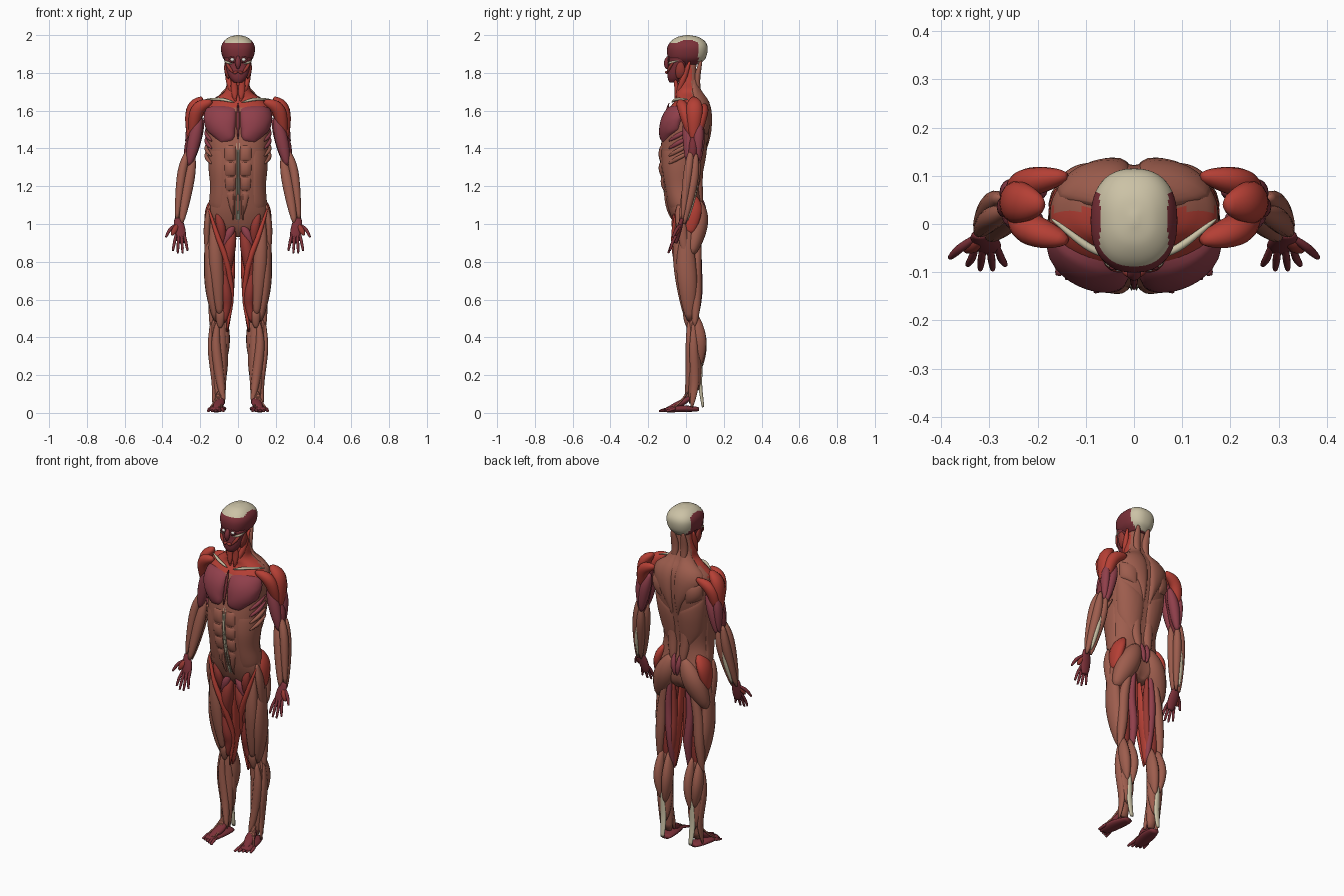
import bpy, bmesh
from math import sin, cos, pi, exp, copysign
from mathutils import Vector
from mathutils.bvhtree import BVHTree

if "Cube" in bpy.data.objects:
    bpy.data.objects.remove(bpy.data.objects["Cube"])

CM = 0.01  # all measures below are in hundredths of a unit


def material(name, r, g, b):
    mat = bpy.data.materials.new(name)
    mat.use_nodes = True
    mat.diffuse_color = (r, g, b, 1)
    mat.node_tree.nodes["Principled BSDF"].inputs["Base Color"].default_value = (r, g, b, 1)
    return mat


brown = material("brown muscle", .34, .11, .075)
red = material("bright red muscle", .46, .05, .035)
crimson = material("deep red muscle", .31, .04, .032)
pink = material("rose muscle", .28, .05, .07)
maroon = material("maroon muscle", .2, .03, .04)
cream = material("bone and tendon", .6, .54, .38)
white = material("eye white", .8, .78, .72)


def spline(points, count):
    """Even samples on a smooth curve through the points."""
    pts = [Vector(p) for p in points]
    ext = [pts[0] * 2 - pts[1]] + pts + [pts[-1] * 2 - pts[-2]]
    out = []
    for k in range(count):
        u = k / (count - 1) * (len(pts) - 1)
        i = min(int(u), len(pts) - 2)
        f = u - i
        a, b, c, d = ext[i:i + 4]
        out.append((b * 2 + (c - a) * f + (a * 2 - b * 5 + c * 4 - d) * f**2
                    + (b * 3 - a - c * 3 + d) * f**3) / 2)
    return out


def grid(rows, closed):
    """Quads between rows of points; closed rows become a capped tube."""
    bm = bmesh.new()
    vs = [[bm.verts.new(p) for p in row] for row in rows]
    n = len(vs[0])
    for lo, hi in zip(vs, vs[1:]):
        for j in range(n if closed else n - 1):
            k = (j + 1) % n
            bm.faces.new((lo[j], lo[k], hi[k], hi[j]))
    if closed:
        bm.faces.new(vs[0])
        bm.faces.new(vs[-1])
    bmesh.ops.recalc_face_normals(bm, faces=bm.faces)
    return bm


def finish(name, bm, mats, rule=None, mirror=True):
    for face in bm.faces:
        face.smooth = True
        if rule:
            face.material_index = rule(face.calc_center_median())
    bmesh.ops.scale(bm, vec=(CM, CM, CM), verts=bm.verts)
    mesh = bpy.data.meshes.new(name)
    bm.to_mesh(mesh)
    bm.free()
    for mat in mats:
        mesh.materials.append(mat)
    obj = bpy.data.objects.new(name, mesh)
    bpy.context.collection.objects.link(obj)
    if mirror:
        obj.modifiers.new("both sides", "MIRROR")
    return obj


def muscle(name, mat, path, width, depth, tip=.25, mirror=True):
    """Spindle along a path, thickest in the middle."""
    centres = spline(path, 15)
    rows = []
    for k, c in enumerate(centres):
        along = (centres[min(k + 1, 14)] - centres[max(k - 1, 0)]).normalized()
        v = along.cross(Vector((1, 0, 0))).normalized()
        u = v.cross(along)
        size = tip + (1 - tip) * max(sin(pi * k / 14), 0) ** .7
        rows.append([c + (u * width * cos(a) + v * depth * sin(a)) * size
                     for a in (2 * pi * j / 14 for j in range(14))])
    finish(name, grid(rows, True), [mat], mirror=mirror)


def body(profile, count, dent=0):
    """Stack of rounded sections from (height, half width, front, back)."""
    rows = []
    for z, w, front, back in spline(profile, count):
        row = []
        for j in range(48):
            c, s = cos(2 * pi * j / 48), sin(2 * pi * j / 48)
            x = w * copysign(abs(c) ** .85, c)
            y = (front + back) / 2 + (back - front) / 2 * copysign(abs(s) ** .85, s)
            row.append((x, y - dent * s * exp(-(x / 2) ** 2), z))
        rows.append(row)
    return grid(rows, True)


# Trunk and neck
trunk = body([(93, 5, -2, 6), (98, 14, -5.5, 9), (105, 16, -8.5, 9.5), (112, 15, -10.5, 8),
              (120, 14, -12.3, 7.5), (130, 15, -13.8, 9), (140, 16, -13.6, 11),
              (148, 17, -12.5, 12.5), (156, 17.5, -11.5, 13), (162, 17, -8.5, 12.5),
              (166, 13, -5.5, 11), (170, 7.2, -5.5, 8.5), (175, 6, -4.5, 6.5),
              (180, 5.2, -4, 6), (186, 4.5, -3, 6)], 70, dent=.8)
surface = BVHTree.FromBMesh(trunk)
finish("trunk", trunk, [brown, red], lambda c: int(c.z > 162 and c.y < 3), mirror=False)


def sheet(name, mat, start, end, bulge, sink=.4):
    """Flat muscle between two edges, laid over the trunk."""
    rows = []
    for s, (a, b) in enumerate(zip(spline(start, 17), spline(end, 17))):
        row = []
        for t in range(17):
            spot, normal, _, _ = surface.find_nearest(a.lerp(b, t / 16))
            lift = max(sin(pi * s / 16) * sin(pi * t / 16), 0) ** .5
            row.append(spot + normal * (bulge * lift - sink))
        rows.append(row)
    bm = grid(rows, False)
    facing = sum(f.normal.dot(f.calc_center_median() * Vector((1, 1, 0)).x
                 - Vector((0, 0, f.calc_center_median().z))) for f in bm.faces)
    if facing < 0:
        bmesh.ops.reverse_faces(bm, faces=bm.faces)
    finish(name, bm, [mat])


# Chest and belly
sheet("pectoral", pink, [(.6, -10, 163), (.6, -14, 152), (2, -15, 145), (10, -13, 143)],
      [(18, -2, 162), (19, -2, 158), (18, -3, 154), (17, -4, 150)], 3.2)
for top, low in ((142, 133), (133, 125), (125, 117), (117, 99)):
    sheet("abdominal", brown, [(.5, -15, top), (.5, -14, low)],
          [(7.5, -13, top), (7 if low > 99 else 2, -12, low)], 1.4)
sheet("belly_midline", cream, [(0, -15, 144), (0, -14, 120), (0, -9, 100)],
      [(.5, -15, 144), (.5, -14, 120), (.5, -9, 100)], .9, sink=.1)
sheet("oblique", brown, [(7.5, -13, 141), (8, -13, 125), (8, -9, 106)],
      [(17, 3, 139), (16, 2, 122), (16, 2, 110)], 1.3)
for i in range(4):
    z = 150 - 4 * i
    muscle("serratus", pink if i < 2 else brown,
           [(17, 2, z), (16.5, -4, z - 3), (14, -9, z - 6)], 1, 1.2)

# Back
sheet("broad_back", brown, [(.8, 11, 140), (.8, 9, 128), (3, 9, 114)],
      [(17, 6, 152), (17, 4, 143), (16, 3, 130)], 1.6)
sheet("trapezius", brown, [(.6, 7, 179), (.6, 13, 160), (.6, 12, 136)],
      [(5, 4, 179), (17, 6, 163), (7, 13, 148), (1.5, 12, 136)], 1.5)
sheet("shoulder_blade_muscle", brown, [(7, 13, 158), (8, 13, 146)],
      [(18, 8, 160), (17, 7, 150)], 2)
muscle("spine_muscle", brown, [(4, 8, 136), (4, 6.5, 122), (3, 8, 108)], 3, 2.4)
muscle("sacral_muscle", pink, [(2, 8, 114), (1.6, 9.5, 108), (.8, 9.5, 102)], 1.5, 1.2)

# Neck
muscle("neck_strap", red, [(1.2, -5.5, 165), (4.5, -2, 175), (6.3, 2, 186)], 1.7, 1.7)
muscle("throat", red, [(1.5, -5.5, 166), (2, -5, 172), (2.5, -6, 178)], 1.8, 1.2)
muscle("nape", brown, [(3, 7, 168), (3, 6, 177), (3.5, 8, 187)], 2.2, 1.6)
muscle("collar_bone", cream, [(2, -7.5, 164.5), (9, -5, 166), (17, 1, 166)], .8, .8)
muscle("breast_bone", maroon, [(0, -9, 164), (0, -11.5, 155), (0, -13.5, 145)], .8, .8, mirror=False)

# Head
finish("skull", body([(184.5, 5, -8, 7.5), (188, 8, -9.6, 10.5), (193, 9, -10, 11.5),
                      (196.5, 7.7, -8.2, 10.2), (199, 4.6, -4.5, 6.5), (200, .6, 0, 1.8)], 30),
       [maroon, cream],
       lambda c: int(c.y > 6.5 or (abs(c.x) < 7 and c.z > 195.5)), mirror=False)
finish("face", body([(175, 2.4, -8.8, -4), (177, 4.2, -9.6, -2), (180, 5.6, -9.8, -.5),
                     (184, 6.6, -9.3, 1), (188, 7.4, -9.4, 2)], 20), [maroon], mirror=False)
muscle("nose", maroon, [(0, -9.2, 189), (0, -10.3, 185.5), (0, -10.2, 182)], 1.5, 1.4, mirror=False)
muscle("chewing_muscle", crimson, [(6.6, -3, 186), (6, -3, 181), (5, -4, 177)], 1.2, 2.6)
muscle("cheek_muscle", crimson, [(6.4, -6.5, 186), (4.8, -8.6, 183), (2.6, -9.9, 180)], .9, .8)
muscle("cheek_bone", cream, [(3, -9.3, 185), (5.5, -8, 185.5), (7.3, -4, 186.5)], .6, .6)
muscle("lip", crimson, [(0, -10.4, 180.7), (1.3, -10.2, 180.3), (2.6, -9.4, 179.8)], .7, .9)
muscle("eye", white, [(3, -9, 188), (3, -9, 187), (3, -9, 186)], 1.1, .9, tip=.1)
ring = [(3 + 1.7 * cos(a), -9.1, 187 + 1.4 * sin(a)) for a in (2 * pi * k / 12 for k in range(13))]
muscle("eye_ring", maroon, ring, .5, .5, tip=.9)

# Shoulder and upper arm
muscle("front_deltoid", red, [(14, -3.5, 165), (21.5, -1, 160), (24.5, 3, 145)], 3.6, 3.2)
muscle("side_deltoid", red, [(19, 4, 167), (24.3, 4.5, 160), (25.5, 4, 144)], 3.2, 4.4)
muscle("rear_deltoid", red, [(14, 10, 163), (22, 8.5, 158), (25, 6, 145)], 3.4, 3)
muscle("upper_arm_core", maroon, [(20, 4, 160), (23.3, 4.5, 146), (26, 4, 130)], 3.2, 3.4)
muscle("biceps", pink, [(20, 0, 157), (23, 1.2, 145), (26, 1.5, 131)], 3.4, 3)
muscle("inner_triceps", pink, [(19, 7, 156), (22, 7, 146), (25, 6.5, 132)], 3, 3)
muscle("outer_triceps", pink, [(25, 7, 155), (25.7, 6.5, 146), (26, 6, 133)], 2.2, 2.8)
muscle("brachialis", maroon, [(25.5, 4, 147), (26.5, 3.6, 139), (26, 3, 129)], 2, 2.4)

# Forearm and hand
muscle("outer_forearm", brown, [(26, 3, 140), (29.7, 1, 127), (32.5, -2, 102)], 2.4, 2.4)
muscle("inner_forearm", brown, [(23.5, 3, 136), (26.3, 1, 122), (30, -3, 100)], 3, 2.6)
muscle("back_forearm", brown, [(28, 5.5, 137), (29.5, 3.7, 122), (32.5, -1, 100)], 2.6, 2.6)
muscle("ulnar_forearm", brown, [(25, 6.5, 135), (26.5, 4.6, 122), (30, -.5, 100)], 2.4, 2.4)
muscle("forearm_tendon", cream, [(28, 6, 122), (29.4, 4, 113), (31, 1, 102)], 1.3, .9)
muscle("palm", maroon, [(31.8, -2, 103), (30.7, -4, 96), (30, -5.5, 90)], 3, 1.5, tip=.6)
muscle("thumb_pad", crimson, [(31.8, -3, 100), (33.5, -4.5, 97), (35, -5.5, 94)], 1.6, 1.4)
muscle("thumb", maroon, [(32.5, -2.5, 100), (36, -5, 97), (38.2, -7, 93)], .9, .9, tip=.5)
for i in range(4):
    bend = sin(pi * (i + 1) / 5)
    muscle("finger", maroon, [(28.5 + 1.4 * i, -4.5, 95), (27.6 + 2 * i, -7, 90.5),
                              (26.7 + 2.6 * i, -7 - 2.5 * bend, 88 - 3.6 * bend)], .8, .8, tip=.6)

# Hip
muscle("buttock", brown, [(3.5, 7, 112), (7.6, 6.8, 103), (11.5, 5, 94), (15.5, 3, 84)], 6.4, 5.4)
muscle("hip_side", red, [(11, 4, 115), (14.3, 3, 107), (16, 2, 95)], 3, 5.4)
muscle("hip_front", brown, [(15, -4, 110), (16.3, -2.5, 99), (16.5, 0, 82)], 1.8, 2.8)
muscle("groin", pink, [(2, -4.5, 100), (5, -4.5, 94), (8, -3, 86)], 2.2, 1.8)
muscle("hip_flexor", crimson, [(11, -6, 106), (9, -5.5, 98), (8, -3, 88)], 2.4, 2)

# Thigh
muscle("thigh_core", crimson, [(9.5, 1, 104), (10, .8, 76), (9.5, 3, 46)], 6.2, 5.4)
muscle("front_thigh", brown, [(13, -4, 104), (12, -4.2, 86), (11, -2.8, 70), (9.6, -.2, 51)], 3.8, 3)
muscle("outer_thigh", brown, [(15.5, 1, 100), (14.8, 0, 82), (14.2, 1, 66), (12, 2, 49)], 3.4, 5.4)
muscle("inner_knee_thigh", crimson, [(9, -2, 84), (6.5, -1, 66), (6, 1, 57), (7.5, 1, 48)], 3, 3.2)
muscle("strap_thigh", red, [(15.5, -5, 108), (11, -6.6, 94), (6, -5, 80), (3.4, 0, 62), (6, 1, 43)], 1.5, 1.5)
muscle("adductor", crimson, [(2.5, -3, 98), (5, -3, 85), (8, 0, 66)], 3.4, 3.6)
muscle("slender_thigh", red, [(2.2, 1, 97), (2.8, 1.5, 80), (3.6, 3.5, 62), (5.5, 3, 43)], 1.4, 3.2)
muscle("outer_hamstring", brown, [(8, 7, 98), (11.5, 5.4, 80), (12.8, 5.5, 62), (14, 4.5, 45)], 3, 3)
muscle("inner_hamstring", pink, [(5.5, 7, 98), (7, 6, 80), (5.8, 6.2, 62), (5.5, 4, 44)], 2.4, 2.6)
muscle("deep_hamstring", crimson, [(4, 6, 97), (4, 5, 78), (4.2, 5.5, 62), (6, 4.5, 47)], 1.8, 2.4)

# Lower leg
muscle("kneecap", brown, [(9.4, .6, 56), (9.3, .2, 52), (9.5, 1, 45)], 2.6, 1.8)
muscle("shin_core", brown, [(9.5, 3.5, 54), (10, 4, 32), (9.3, 3, 5)], 4, 2.8, tip=.5)
muscle("inner_calf", brown, [(7.5, 4.5, 53), (7.2, 7, 38), (8.5, 7, 23)], 2.9, 4)
muscle("outer_calf", brown, [(12.3, 4.5, 53), (12.6, 7, 39), (11, 7, 25)], 2.9, 3.8)
muscle("deep_calf", brown, [(10, 5, 44), (10, 5.2, 30), (9.5, 6.5, 12)], 4.8, 3)
muscle("heel_tendon", cream, [(9.8, 8.3, 29), (9.5, 7.6, 15), (9.2, 9, 3)], 1.7, 1, tip=.6)
muscle("shin_muscle", brown, [(11, 1.5, 48), (11.6, 2, 36), (9.8, 2, 20), (7.5, 0, 5)], 2.6, 2.4)
muscle("side_shin", brown, [(14.2, 4, 48), (14.6, 4, 34), (12.6, 4.6, 16), (13, 3, 3)], 1.5, 2.4)

# Foot
muscle("sole", maroon, [(9, 6.5, 2), (10.8, -3, 2.2), (12, -11, 1.5)], 4.2, 1.8, tip=.6)
muscle("instep", maroon, [(9.4, 3, 8.5), (10, -3, 5), (12, -10, 2)], 2.8, 1.8)
for i in range(5):
    reach = -14.2 + .9 * i
    muscle("toe", maroon, [(9 + 1.2 * i, -6, 2.5), (8.3 + 1.7 * i, reach + 4, 2),
                           (7.7 + 2 * i, reach, .9)], .9, .8, tip=.7)
    muscle("toe_tendon", brown, [(9.5 + .3 * i, 1, 11), (9.3 + .8 * i, -3, 6),
                                 (8.4 + 1.6 * i, reach + 4, 2.7)], .5, .5, tip=.7)
